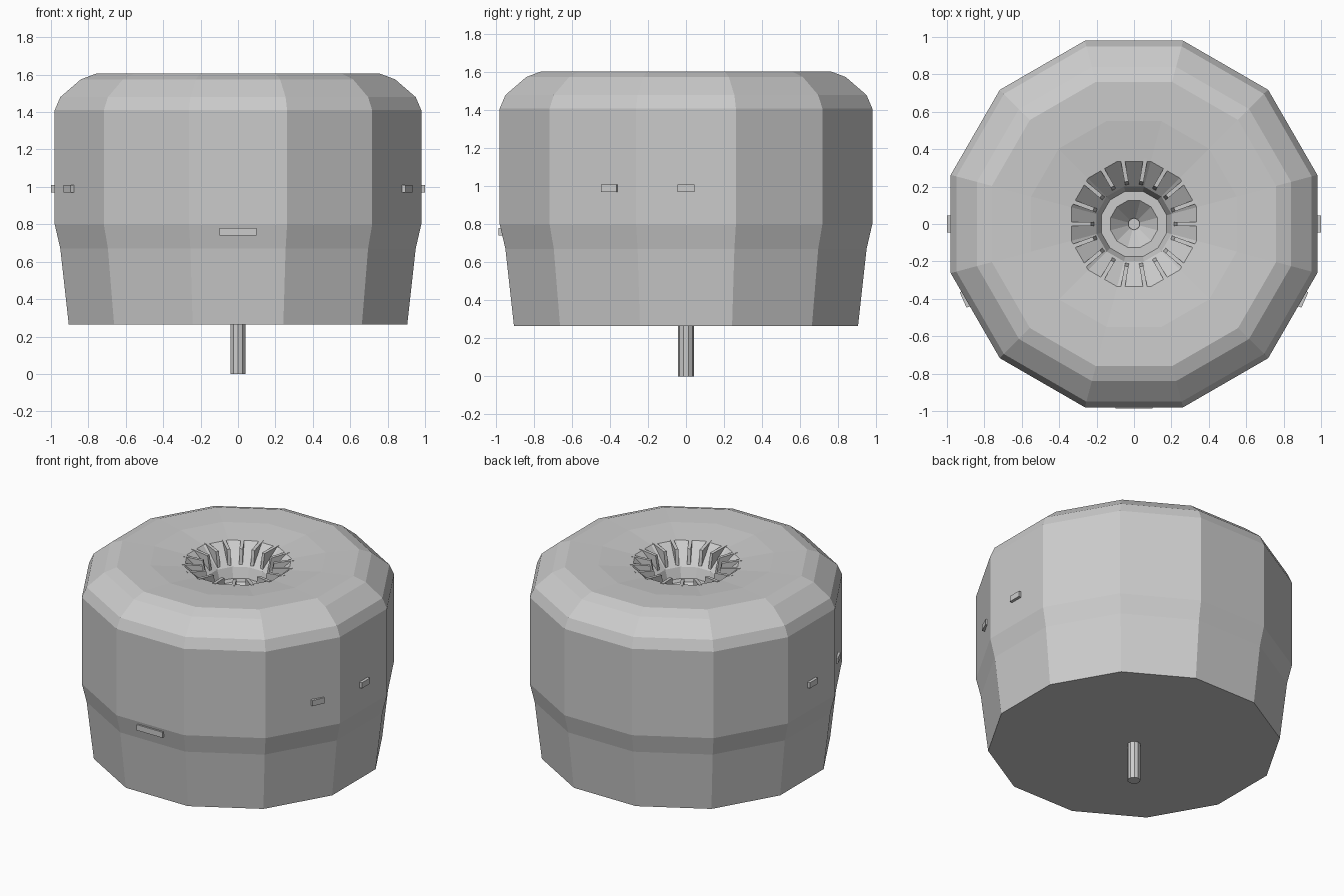
import bpy
import bmesh
from math import cos, sin, pi, radians
from mathutils import Matrix, Vector

cube = bpy.data.objects.get("Cube")
if cube:
    bpy.data.objects.remove(cube, do_unlink=True)

# Material
grey = bpy.data.materials.new("plain grey")
grey.use_nodes = True
grey.diffuse_color = (0.6, 0.6, 0.6, 1)
grey.node_tree.nodes["Principled BSDF"].inputs["Base Color"].default_value = (0.6, 0.6, 0.6, 1)


def finish(bm, name):
    bmesh.ops.recalc_face_normals(bm, faces=bm.faces)
    mesh = bpy.data.meshes.new(name)
    bm.to_mesh(mesh)
    bm.free()
    mesh.materials.append(grey)
    obj = bpy.data.objects.new(name, mesh)
    bpy.context.collection.objects.link(obj)
    return obj


def lathe(name, profile, sides):
    """Closed turned solid; each profile point is (distance to flat, height)."""
    bm = bmesh.new()
    rings = []
    for r, z in profile:
        r /= cos(pi / sides)
        angles = [(i + 0.5) * 2 * pi / sides for i in range(sides)]
        rings.append([bm.verts.new((r * cos(a), r * sin(a), z)) for a in angles])
    for low, high in zip(rings, rings[1:]):
        for i in range(sides):
            j = (i + 1) % sides
            bm.faces.new((low[i], low[j], high[j], high[i]))
    bm.faces.new(rings[0])
    bm.faces.new(rings[-1])
    return finish(bm, name)


def block(name, size, radius, angle, z):
    """Box set on the body wall, facing outward at the given angle."""
    bm = bmesh.new()
    bmesh.ops.create_cube(bm, size=1)
    bmesh.ops.scale(bm, vec=size, verts=bm.verts)
    turn = Matrix.Rotation(radians(angle), 4, 'Z')
    bmesh.ops.transform(bm, matrix=turn @ Matrix.Translation((radius, 0, z)), verts=bm.verts)
    return finish(bm, name)


# Twelve-sided body with a rounded shoulder
lathe("body", [
    (0.905, 0.265), (0.95, 0.67), (0.98, 0.8), (0.98, 1.41), (0.95, 1.48),
    (0.84, 1.575), (0.76, 1.605), (0.55, 1.6), (0.335, 1.575), (0.2, 1.45),
    (0.175, 1.38), (0.125, 1.38), (0.03, 1.28)], 12)

# Central spindle
lathe("spindle", [(0.04, 0), (0.04, 0.3), (0.03, 1.31)], 10)

# Radial fins lining the central well
FINS = 18
outline = [(0.23, 1.565), (0.36, 1.58), (0.36, 1.53), (0.21, 1.44)]
bm = bmesh.new()
for i in range(FINS):
    turn = Matrix.Rotation(2 * pi * i / FINS, 3, 'Z')
    left, right = [[bm.verts.new(turn @ Vector((r, y, z))) for r, z in outline]
                   for y in (-0.011, 0.011)]
    bm.faces.new(left)
    bm.faces.new(right)
    for k in range(4):
        n = (k + 1) % 4
        bm.faces.new((left[k], left[n], right[n], right[k]))
finish(bm, "well_fins")

# Front plate and small side tabs
block("front_plate", (0.04, 0.2, 0.04), 0.967, -90, 0.76)
for side, mirror in (("left", 1), ("right", -1)):
    for part, angle in (("middle", 0), ("front", -24)):
        a = angle if mirror == 1 else 180 - angle
        block(f"{side}_{part}_tab", (0.05, 0.09, 0.04), 0.975, a, 0.99)
